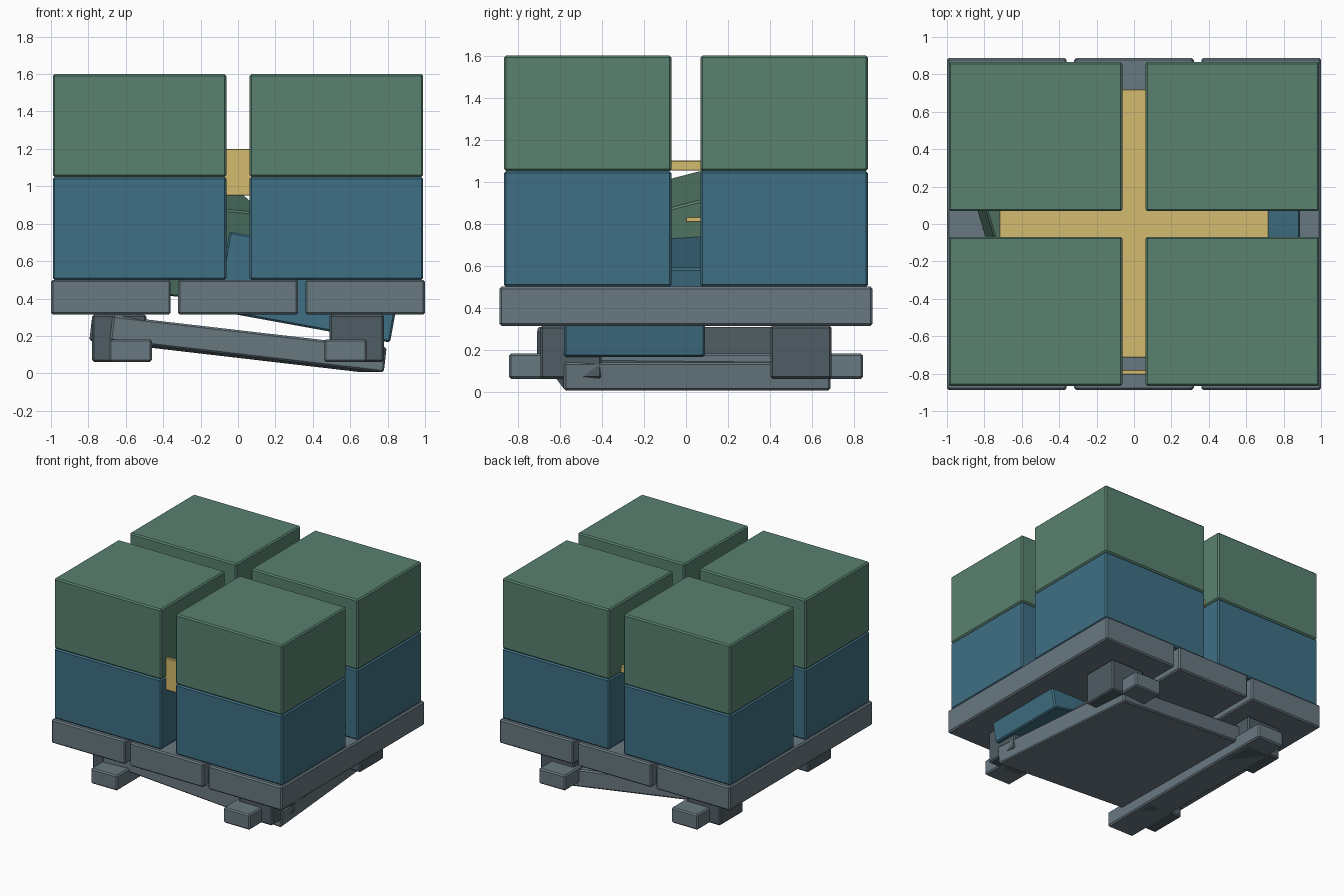
import bpy, math
from mathutils import Vector, Euler

if "Cube" in bpy.data.objects:
    bpy.data.objects.remove(bpy.data.objects["Cube"])


def material(name, rgb):
    m = bpy.data.materials.new(name)
    m.diffuse_color = (*rgb, 1)
    m.use_nodes = True
    m.node_tree.nodes["Principled BSDF"].inputs["Base Color"].default_value = m.diffuse_color
    return m


SLATE = material("slate", (0.14, 0.19, 0.22))
DARK = material("dark_slate", (0.08, 0.11, 0.13))
BLUE = material("blue", (0.05, 0.16, 0.23))
GREEN = material("green", (0.10, 0.22, 0.16))
YELLOW = material("yellow", (0.66, 0.50, 0.16))


def box(name, centre, size, mat, rot=(0, 0, 0), bevel=0.01):
    """Softly chamfered block, rotation in degrees."""
    bpy.ops.mesh.primitive_cube_add(size=1, location=centre,
                                    rotation=[math.radians(a) for a in rot])
    ob = bpy.context.object
    ob.name = name
    ob.scale = size
    bpy.ops.object.transform_apply(location=False, rotation=False, scale=True)
    ob.data.materials.append(mat)
    if bevel:
        b = ob.modifiers.new("edge", 'BEVEL')
        b.width = bevel
        b.segments = 1
    return ob


def span(name, lo, hi, mat, **kw):
    """Axis-aligned block between two corners."""
    lo, hi = Vector(lo), Vector(hi)
    return box(name, (lo + hi) / 2, hi - lo, mat, **kw)


def box_from_anchor(name, anchor, local, size, mat, rot):
    """Tilted block whose point at local (fractions of size) sits on anchor."""
    r = Euler([math.radians(a) for a in rot]).to_matrix()
    offset = Vector([l * s for l, s in zip(local, size)])
    return box(name, Vector(anchor) - r @ offset, size, mat, rot)


# Pallet deck
for i, x in enumerate((-0.68, 0, 0.68)):
    box(f"deck_board_{i}", (x, 0, 0.407), (0.64, 1.775, 0.186), SLATE)

# Pallet feet and runners
for sx in (-1, 1):
    box(f"runner_{sx}", (sx * 0.575, 0, 0.122), (0.23, 1.685, 0.12), SLATE)
    for sy in (-1, 1):
        box(f"foot_{sx}_{sy}", (sx * 0.635, sy * 0.547, 0.188), (0.29, 0.29, 0.252), DARK)

# Four stacks of cartons
for sx in (-1, 1):
    for sy in (-1, 1):
        for name, z, mat in (("lower", 0.775, BLUE), ("upper", 1.325, GREEN)):
            box(f"{name}_carton_{sx}_{sy}", (sx * 0.526, sy * 0.467, z),
                (0.928, 0.797, 0.55), mat)

# Separator sheet and front label
span("separator_sheet", (-0.72, -0.715, 1.053), (0.72, 0.72, 1.10), YELLOW, bevel=0.003)
span("front_label", (-0.18, -0.805, 0.95), (0.18, -0.78, 1.20), YELLOW, bevel=0.003)

# Slipped slab under the deck
box("slipped_slab", (0, -0.01, 0.157), (1.48, 1.275, 0.135), SLATE, (0, 6.6, 5))

# Tilted cartons buried in the middle
box_from_anchor("tilted_blue_carton", (0.813, -0.245, 0.165), (0.5, 0, -0.5),
                (0.95, 0.67, 0.43), BLUE, (0, 10.3, 0))
box_from_anchor("tilted_green_carton", (0.15, -0.15, 0.855), (0.5, -0.5, 0.5),
                (0.84, 0.70, 0.50), GREEN, (14, 5, 18))
box("loose_strip", (0.32, 0.15, 0.82), (0.2, 0.3, 0.025), YELLOW, bevel=0.003)
